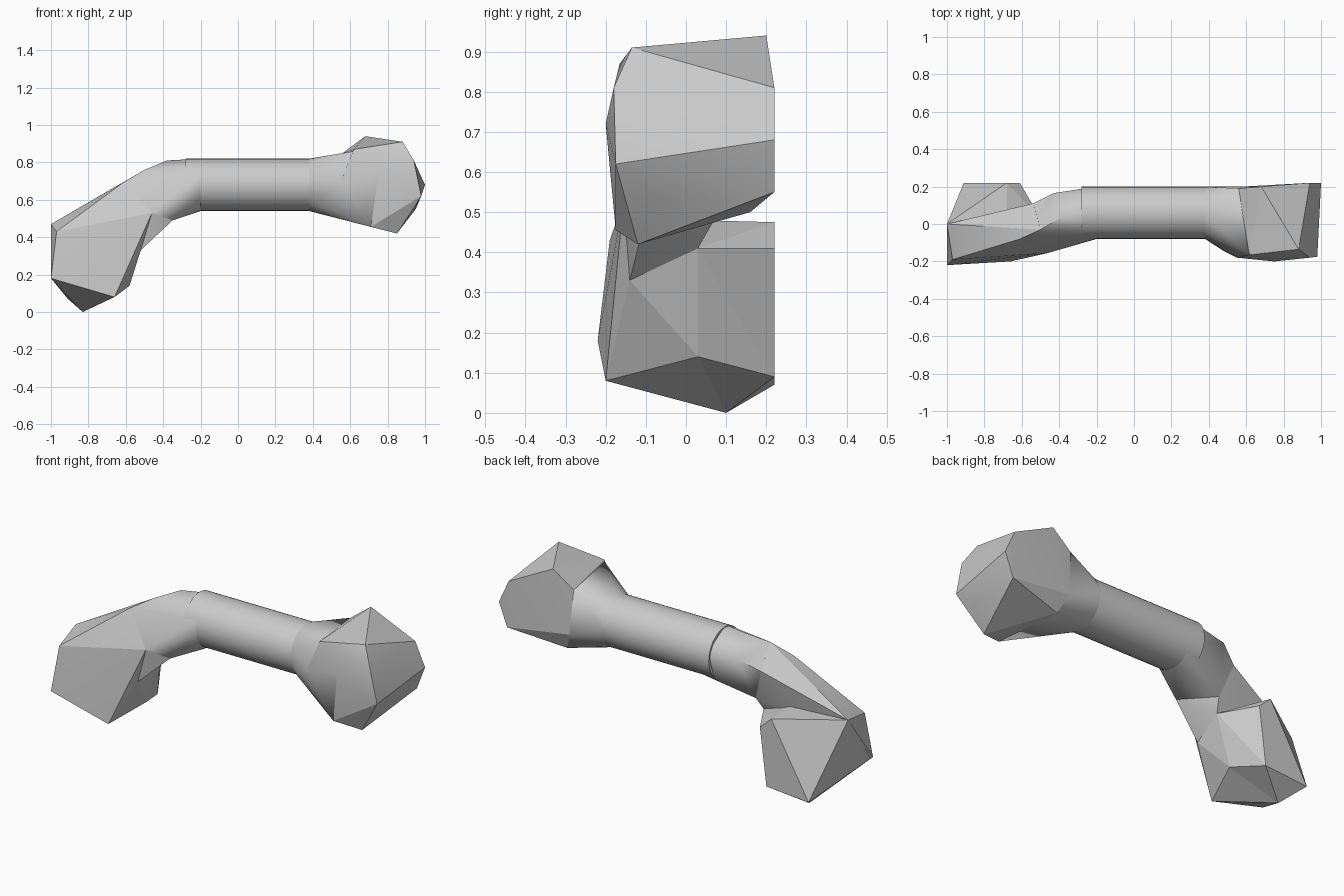
import bpy
import bmesh
import math
from mathutils import Vector

default_cube = bpy.data.objects.get("Cube")
if default_cube:
    bpy.data.objects.remove(default_cube, do_unlink=True)

# One matte grey for the whole bone
bone_grey = bpy.data.materials.new("bone grey")
bone_grey.use_nodes = True
colour = (0.6, 0.6, 0.6, 1)
bone_grey.diffuse_color = colour
bone_grey.node_tree.nodes["Principled BSDF"].inputs["Base Color"].default_value = colour

SIDES = 32
RADIUS = 0.14
AXIS_Y, AXIS_Z = 0.06, 0.68


def shaft_ring(x):
    """Circle of points around the shaft axis."""
    angles = [math.tau * i / SIDES for i in range(SIDES)]
    return [(x, AXIS_Y + RADIUS * math.cos(a), AXIS_Z + RADIUS * math.sin(a))
            for a in angles]


def convex_part(name, points, smooth_angle):
    """Wrap the given corner points in a faceted convex solid."""
    bm = bmesh.new()
    verts = [bm.verts.new(Vector(p)) for p in points]
    bmesh.ops.convex_hull(bm, input=verts)
    unused = [v for v in bm.verts if not v.link_faces]
    bmesh.ops.delete(bm, geom=unused, context='VERTS')
    bmesh.ops.dissolve_limit(bm, angle_limit=math.radians(1),
                             verts=bm.verts, edges=bm.edges)
    bmesh.ops.recalc_face_normals(bm, faces=bm.faces)
    mesh = bpy.data.meshes.new(name)
    bm.to_mesh(mesh)
    bm.free()
    mesh.materials.append(bone_grey)
    part = bpy.data.objects.new(name, mesh)
    bpy.context.collection.objects.link(part)
    bpy.ops.object.select_all(action='DESELECT')
    part.select_set(True)
    bpy.context.view_layer.objects.active = part
    bpy.ops.object.shade_smooth_by_angle(angle=math.radians(smooth_angle))


# Round shaft
convex_part("shaft", shaft_ring(-0.28) + shaft_ring(0.4), 30)

# Flare between the shaft and the left knob
convex_part("left_flare", shaft_ring(0.38) + [
    (0.48, -0.145, 0.64), (0.55, -0.18, 0.7), (0.62, -0.165, 0.86),
    (0.56, 0.19, 0.85), (0.58, 0.2, 0.6), (0.71, -0.175, 0.455),
    (0.75, -0.2, 0.72), (0.62, 0.16, 0.5),
], 25)

# Angular knob at the left end
convex_part("left_knob", [
    (0.68, 0.2, 0.94), (0.88, -0.135, 0.91), (0.62, -0.165, 0.87),
    (0.55, -0.18, 0.7), (0.75, -0.2, 0.72), (0.56, 0.19, 0.85),
    (0.94, 0.22, 0.81), (0.94, -0.18, 0.81), (1.0, 0.22, 0.68),
    (0.98, -0.175, 0.62), (0.95, 0.22, 0.55), (0.94, -0.09, 0.54),
    (0.85, -0.12, 0.42), (0.71, -0.175, 0.455), (0.62, 0.16, 0.5),
    (0.58, 0.2, 0.6),
], 20)

# Upper neck, where the shaft starts to bend
elbow = [
    (-0.5, -0.03, 0.76), (-0.61, -0.08, 0.695), (-0.54, 0.11, 0.66),
    (-0.46, -0.155, 0.53), (-0.35, -0.1, 0.49), (-0.48, 0.07, 0.48),
]
convex_part("right_neck_upper", shaft_ring(-0.2) + elbow + [
    (-0.38, 0.04, 0.81), (-0.43, 0.165, 0.72),
], 25)

# Lower neck, dropping from the elbow to the right end
convex_part("right_neck_lower", elbow + [
    (-1.0, 0.0, 0.47), (-0.97, -0.19, 0.43), (-0.52, -0.14, 0.33),
    (-0.5, 0.03, 0.41), (-0.68, 0.045, 0.45),
], 25)

# Front half of the right end
convex_part("right_head_front", [
    (-1.0, 0.0, 0.47), (-0.97, -0.19, 0.43), (-1.0, -0.22, 0.18),
    (-0.66, -0.2, 0.08), (-0.52, -0.14, 0.33), (-0.46, -0.155, 0.53),
    (-0.58, 0.03, 0.14), (-0.83, 0.1, 0.0), (-0.5, 0.03, 0.41),
], 10)

# Back half of the right end
convex_part("right_head_back", [
    (-1.0, 0.0, 0.47), (-0.91, 0.22, 0.07), (-0.61, 0.22, 0.41),
    (-0.68, 0.22, 0.475), (-0.65, 0.22, 0.09), (-0.58, 0.03, 0.14),
    (-0.5, 0.03, 0.41), (-0.83, 0.1, 0.0), (-1.0, -0.2, 0.18),
    (-0.68, 0.03, 0.48),
], 10)
